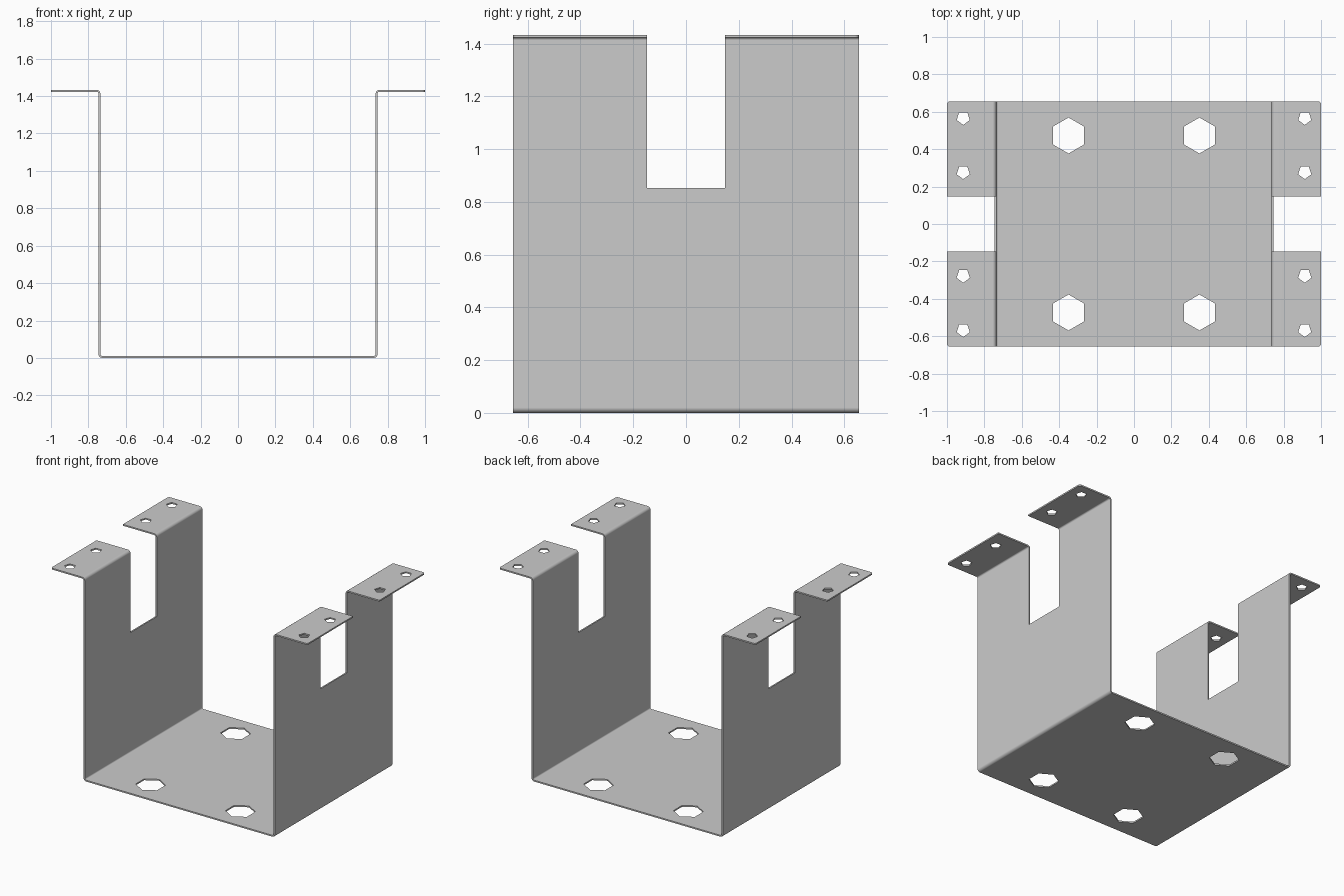
import bpy, bmesh
from math import sin, cos, pi, radians
from mathutils import Vector, Matrix

if "Cube" in bpy.data.objects:
    bpy.data.objects.remove(bpy.data.objects["Cube"])

W, H, D, T = 0.746, 1.433, 0.655, 0.01   # wall x, height, half depth, sheet thickness
R_OUT, R_IN = 0.02, 0.01                 # bend radii


def fillet(points, steps=4):
    """Round each right-angled corner of a closed (x, z, radius) outline."""
    out = []
    n = len(points)
    for i, (x, z, r) in enumerate(points):
        p = Vector((x, z))
        if r == 0:
            out.append(p)
            continue
        a = (Vector(points[i - 1][:2]) - p).normalized() * r
        b = (Vector(points[(i + 1) % n][:2]) - p).normalized() * r
        for k in range(steps + 1):
            t = k / steps * pi / 2
            out.append(p + a + b - b * cos(t) - a * sin(t))
    return out


def new_object(name, bm):
    bmesh.ops.recalc_face_normals(bm, faces=bm.faces)
    mesh = bpy.data.meshes.new(name)
    bm.to_mesh(mesh)
    bm.free()
    ob = bpy.data.objects.new(name, mesh)
    bpy.context.collection.objects.link(ob)
    return ob


def prism(bm, sides, radius, x, y, z, height, turn):
    m = Matrix.Translation((x, y, z)) @ Matrix.Rotation(turn, 4, 'Z')
    lower, upper = [[bm.verts.new(m @ Vector((radius * cos(2 * pi * k / sides),
                                              radius * sin(2 * pi * k / sides), h)))
                     for k in range(sides)] for h in (-height / 2, height / 2)]
    bm.faces.new(lower[::-1])
    bm.faces.new(upper)
    for k in range(sides):
        j = (k + 1) % sides
        bm.faces.new((lower[k], lower[j], upper[j], upper[k]))


# Folded sheet: hat-shaped profile extruded along y
half = [(W, 0, R_OUT), (W, H - T, R_IN), (1, H - T, 0),
        (1, H, 0), (W - T, H, R_OUT), (W - T, T, R_IN)]
outline = fillet(half + [(-x, z, r) for x, z, r in reversed(half)])
bm = bmesh.new()
face = bm.faces.new([bm.verts.new((p.x, -D, p.y)) for p in outline])
ext = bmesh.ops.extrude_face_region(bm, geom=[face])
bmesh.ops.translate(bm, vec=(0, 2 * D, 0),
                    verts=[v for v in ext['geom'] if isinstance(v, bmesh.types.BMVert)])

# Rounded outer corners of the flanges
corners = [e for e in bm.edges
           if all(abs(v.co.x) > 0.999 for v in e.verts)
           and abs(e.verts[0].co.z - e.verts[1].co.z) > T / 2]
bmesh.ops.bevel(bm, geom=corners, offset=0.015, segments=4, profile=0.5, affect='EDGES')
bracket = new_object("mounting_bracket", bm)

# Cutter: side slots, large base holes, small flange holes
bm = bmesh.new()
bmesh.ops.create_cube(bm, size=1, matrix=Matrix.Translation((0, 0, 0.853 + 0.5))
                      @ Matrix.Diagonal((3, 0.294, 1, 1)))
for sx in (-1, 1):
    for sy in (-1, 1):
        prism(bm, 6, 0.096, sx * 0.35, sy * 0.473, 0, 0.4, pi / 2)
        for y in (0.277, 0.567):
            prism(bm, 5, 0.037, sx * 0.913, sy * y, H, 0.4, -pi / 2)
cutter = new_object("hole_cutter", bm)
cutter.hide_render = True

# Cut the openings and bake the result
mod = bracket.modifiers.new("openings", 'BOOLEAN')
mod.operation = 'DIFFERENCE'
mod.solver = 'EXACT'
mod.object = cutter
bpy.context.view_layer.objects.active = bracket
bracket.select_set(True)
bpy.ops.object.modifier_apply(modifier=mod.name)
bpy.data.objects.remove(cutter)

# Smooth bends, crisp edges
bpy.ops.object.shade_smooth_by_angle(angle=radians(35))
weighted = bracket.modifiers.new("flat_panels", 'WEIGHTED_NORMAL')
weighted.keep_sharp = True
